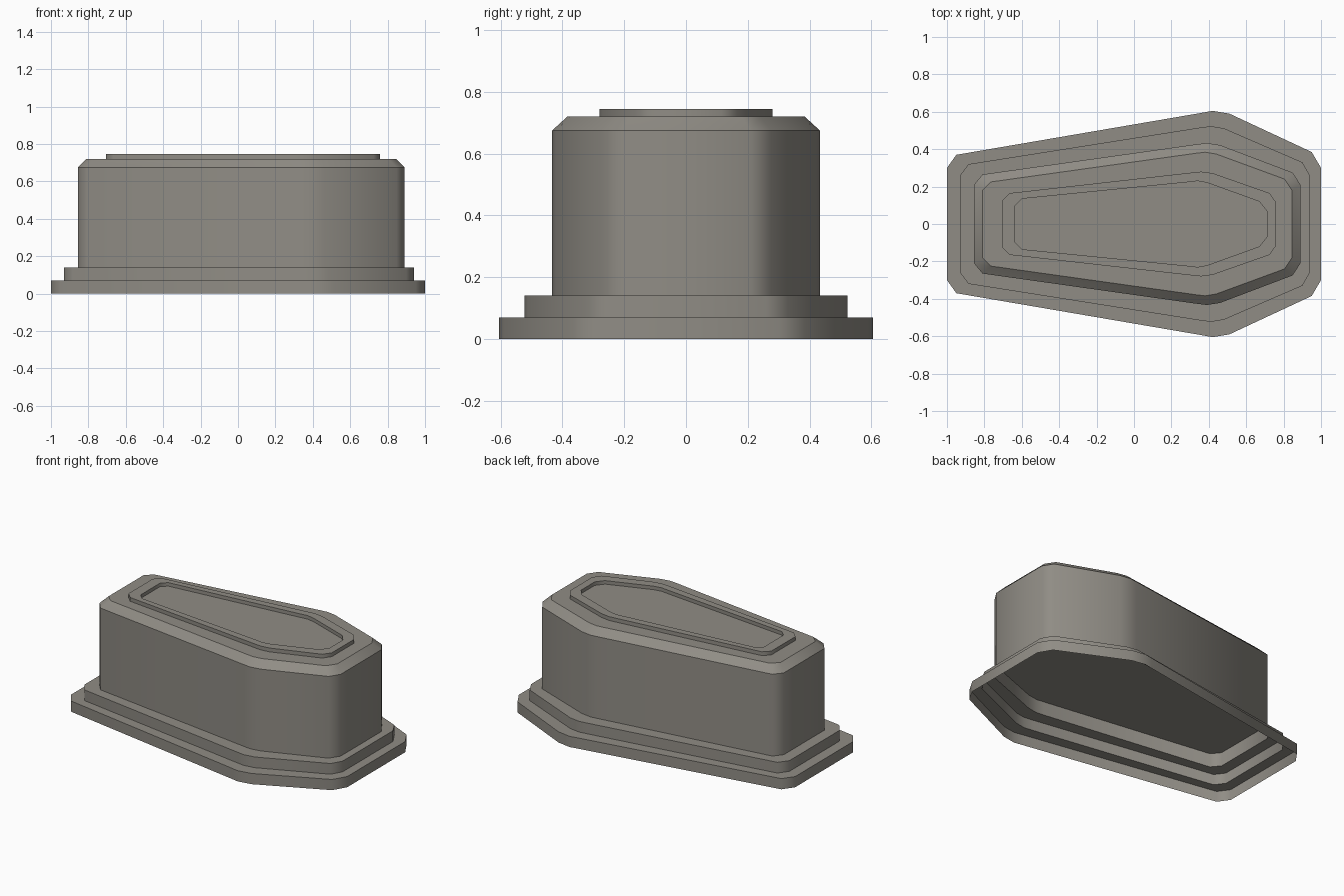
import bpy, bmesh, math

if "Cube" in bpy.data.objects:
    bpy.data.objects.remove(bpy.data.objects["Cube"])

# One stone-grey colour for the whole model
stone = bpy.data.materials.new("warm_grey_stone")
stone.diffuse_color = (0.28, 0.265, 0.235, 1)
stone.use_nodes = True
stone.node_tree.nodes["Principled BSDF"].inputs["Base Color"].default_value = stone.diffuse_color

# Half outlines (foot to head); mirrored in y to make each tapered outline
BASE = [(-1, .30), (-.95, .37), (.36, .594), (.42, .605), (.51, .59), (.95, .385), (1, .30)]
STEP = [(-.93, .26), (-.885, .32), (.35, .515), (.41, .523), (.48, .512), (.90, .33), (.94, .26)]
BODY = [(-.855, .21), (-.81, .265), (.34, .427), (.39, .433), (.46, .422), (.848, .275), (.89, .21)]
LID = [(-.81, .18), (-.765, .225), (.33, .378), (.38, .384), (.44, .374), (.805, .24), (.845, .18)]
RIM = [(-.705, .125), (-.665, .165), (.31, .275), (.36, .28), (.42, .272), (.725, .165), (.76, .115)]
PANEL = [(-.635, .10), (-.60, .135), (.29, .224), (.34, .23), (.39, .221), (.67, .12), (.71, .07)]


def outline(half):
    return [(x, -y) for x, y in half] + [(x, y) for x, y in reversed(half)]


def shell(name, levels, cap=False, cap_down=False, corner_angle=60):
    """Bridge stacked outlines; level edges stay sharp, upright edges by angle."""
    bm = bmesh.new()
    rings = [[bm.verts.new((x, y, z)) for x, y in outline(h)] for h, z in levels]
    for lo, hi in zip(rings, rings[1:]):
        n = len(lo)
        for i in range(n):
            j = (i + 1) % n
            bm.faces.new((lo[i], lo[j], hi[j], hi[i]))
    if cap:
        bm.faces.new(rings[-1][::-1] if cap_down else rings[-1])
    for f in bm.faces:
        f.smooth = True
    for e in bm.edges:
        level = abs(e.verts[0].co.z - e.verts[1].co.z) < 1e-5
        corner = len(e.link_faces) == 2 and e.calc_face_angle() > math.radians(corner_angle)
        e.smooth = not (level or corner)
    me = bpy.data.meshes.new(name)
    bm.to_mesh(me)
    bm.free()
    me.materials.append(stone)
    ob = bpy.data.objects.new(name, me)
    bpy.context.collection.objects.link(ob)
    return ob


# Two-step plinth, open underneath
shell("stepped_base", [(BASE, 0), (BASE, .07), (STEP, .07), (STEP, .14), (BODY, .14)],
      corner_angle=40)
# Tall body with bevelled lid, raised rim and sunken panel
shell("body_and_lid", [(BODY, .14), (BODY, .675), (LID, .72), (RIM, .72),
                       (RIM, .745), (PANEL, .745), (PANEL, .722)], cap=True)
# Floor closing the body from inside, seen from below
shell("inner_floor", [(BODY, .23)], cap=True, cap_down=True)
